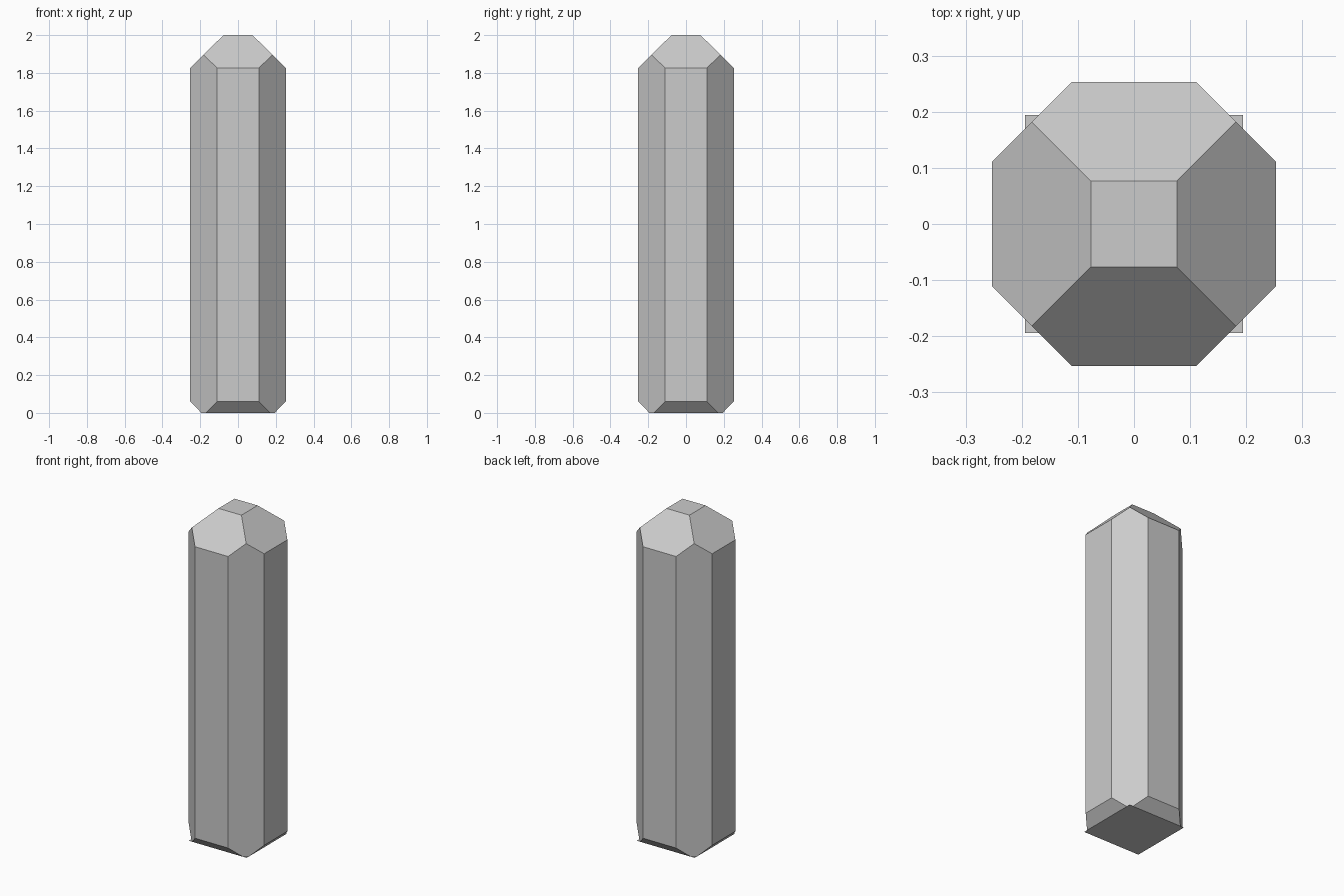
import bpy, bmesh
from mathutils import Vector

if "Cube" in bpy.data.objects:
    bpy.data.objects.remove(bpy.data.objects["Cube"])

SIDE = 0.253      # half width of the shaft
DIAGONAL = 0.364  # x + y on the chamfered corners
BASE = 0.194      # half width of the foot plate


def square(bm, half, z):
    return [bm.verts.new((x * half, y * half, z))
            for x, y in ((-1, -1), (1, -1), (1, 1), (-1, 1))]


def add_object(name, bm):
    mesh = bpy.data.meshes.new(name)
    bm.to_mesh(mesh)
    bm.free()
    obj = bpy.data.objects.new(name, mesh)
    bpy.context.collection.objects.link(obj)
    return obj


# Post body: stacked square rings, tapered at both ends
bm = bmesh.new()
rings = [square(bm, h, z) for h, z in
         ((BASE, 0), (SIDE, 0.06), (SIDE, 1.826), (0.077, 2))]
bm.faces.new(rings[0][::-1])
bm.faces.new(rings[-1])
for low, high in zip(rings, rings[1:]):
    for i in range(4):
        j = (i + 1) % 4
        bm.faces.new((low[i], low[j], high[j], high[i]))

# Slice off the four vertical corners
for sx in (-1, 1):
    for sy in (-1, 1):
        cut = bmesh.ops.bisect_plane(
            bm, geom=bm.verts[:] + bm.edges[:] + bm.faces[:],
            plane_co=(sx * DIAGONAL / 2, sy * DIAGONAL / 2, 0),
            plane_no=Vector((sx, sy, 0)).normalized(), clear_outer=True)
        edges = [e for e in cut["geom_cut"] if isinstance(e, bmesh.types.BMEdge)]
        bmesh.ops.contextual_create(bm, geom=edges)
bmesh.ops.recalc_face_normals(bm, faces=bm.faces[:])

# The body is open underneath, where the foot plate closes it
bottom = [f for f in bm.faces if f.calc_center_median().z < 0.001]
bmesh.ops.delete(bm, geom=bottom, context='FACES')
add_object("post_body", bm)

# Foot plate: flat square whose corners peek out past the shaft
bm = bmesh.new()
bm.faces.new(square(bm, BASE, 0)[::-1])
add_object("foot_plate", bm)
